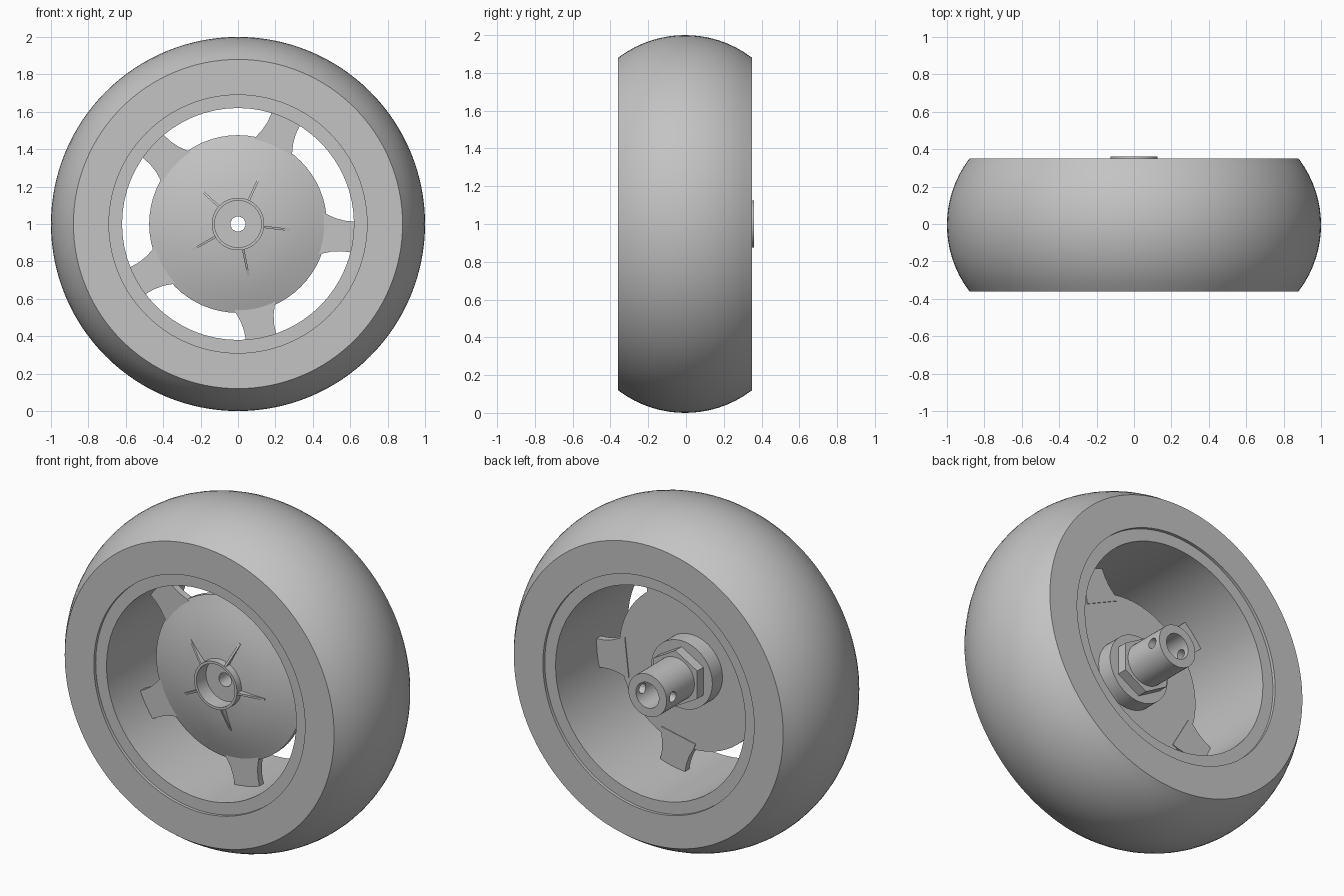
import bpy, bmesh
from math import cos, sin, pi, radians, sqrt
from mathutils import Matrix, Vector

cube = bpy.data.objects.get("Cube")
if cube:
    bpy.data.objects.remove(cube, do_unlink=True)

grey = bpy.data.materials.new("plain grey")
grey.use_nodes = True
COLOUR = (0.55, 0.55, 0.55, 1)
grey.diffuse_color = COLOUR
grey.node_tree.nodes["Principled BSDF"].inputs["Base Color"].default_value = COLOUR
AXLE = Vector((0, 0, 1))


def finish(name, bm, angle=25):
    """Turn a bmesh into a named grey object on the axle."""
    bmesh.ops.recalc_face_normals(bm, faces=bm.faces)
    mesh = bpy.data.meshes.new(name)
    bm.to_mesh(mesh)
    bm.free()
    mesh.materials.append(grey)
    obj = bpy.data.objects.new(name, mesh)
    obj.location = AXLE
    bpy.context.collection.objects.link(obj)
    bpy.ops.object.select_all(action='DESELECT')
    obj.select_set(True)
    bpy.context.view_layer.objects.active = obj
    bpy.ops.object.shade_smooth_by_angle(angle=radians(angle))
    return obj


def revolve(name, profile, segments=64):
    """Spin a closed (radius, y) profile about the axle."""
    bm = bmesh.new()
    rings = []
    for i in range(segments):
        a = pi / 2 + 2 * pi * i / segments
        rings.append([bm.verts.new((r * cos(a), y, r * sin(a))) for r, y in profile])
    n = len(profile)
    for i in range(segments):
        p, q = rings[i], rings[(i + 1) % segments]
        for j in range(n):
            k = (j + 1) % n
            bm.faces.new((p[j], p[k], q[k], q[j]))
    return finish(name, bm)


def prism(name, outline, depth, turn):
    """Extrude an outline by a depth vector, then turn it about the axle."""
    bm = bmesh.new()
    face = bm.faces.new([bm.verts.new(p) for p in outline])
    new = bmesh.ops.extrude_face_region(bm, geom=[face])["geom"]
    moved = [v for v in new if isinstance(v, bmesh.types.BMVert)]
    bmesh.ops.translate(bm, verts=moved, vec=depth)
    bmesh.ops.rotate(bm, verts=bm.verts, cent=(0, 0, 0),
                     matrix=Matrix.Rotation(-turn, 3, 'Y'))
    return finish(name, bm)


# Tyre with a round crown and flat side walls
FRONT, BACK = -0.36, 0.35
MID, HALF, CROWN = (FRONT + BACK) / 2, (BACK - FRONT) / 2, 0.585
tread = []
for i in range(17):
    y = -HALF + 2 * HALF * i / 16
    tread.append((1 - CROWN + sqrt(CROWN ** 2 - y ** 2), MID + y))
revolve("tyre", tread + [(0.69, BACK), (0.69, FRONT)], 128)

# Rim barrel, set slightly in from the side walls
revolve("rim", [(0.62, FRONT + 0.018), (0.695, FRONT + 0.018),
                (0.695, BACK - 0.018), (0.62, BACK - 0.018)])

# Domed hub disc with a cup at its centre
revolve("hub_disc", [(0.04, -0.12), (0.125, -0.12), (0.125, -0.21), (0.14, -0.21),
                     (0.14, -0.168), (0.21, -0.16), (0.28, -0.147), (0.35, -0.128),
                     (0.42, -0.105), (0.475, -0.085), (0.475, -0.055), (0.04, -0.055)])

# Collar and hexagonal nut behind the disc
revolve("collar", [(0.12, -0.06), (0.2, -0.06), (0.2, 0.04), (0.12, 0.04)])
revolve("hex_nut", [(0.12, 0.03), (0.165, 0.03), (0.165, 0.1), (0.12, 0.1)], 6)

# Hollow shaft with a cross-drilled pin hole
shaft = revolve("shaft", [(0.04, -0.06), (0.125, -0.06), (0.125, 0.36),
                          (0.075, 0.36), (0.075, 0), (0.04, 0)], 48)
bpy.ops.mesh.primitive_cylinder_add(vertices=24, radius=0.03, depth=0.5,
                                    location=AXLE + Vector((0, 0.3, 0)),
                                    rotation=(0, pi / 2, 0))
drill = bpy.context.object
drill.name = "pin_hole_cutter"
drill.hide_render = True
cut = shaft.modifiers.new("pin_hole", 'BOOLEAN')
cut.operation, cut.object, cut.solver = 'DIFFERENCE', drill, 'EXACT'
bpy.context.view_layer.objects.active = shaft
bpy.ops.object.modifier_apply(modifier=cut.name)
bpy.data.objects.remove(drill, do_unlink=True)

# Five flared spokes and five tapering stiffening ribs
flare = [(15, 0.44), (13, 0.475), (10, 0.52), (8.3, 0.57), (7.5, 0.635)]
edge = flare + [(-a, r) for a, r in reversed(flare)]
spoke = [(r * cos(radians(a)), -0.09, r * sin(radians(a))) for a, r in edge]
rib = [(0.132, -0.005, 0), (0.132, -0.205, 0), (0.28, -0.15, 0), (0.28, -0.1, 0)]
rib = [(x, min(y, -0.1), -0.006) for x, y, z in rib]
for i in range(5):
    turn = radians(72 * i - 6.5)
    prism(f"spoke_{i + 1}", spoke, (0, 0.04, 0), turn)
    prism(f"rib_{i + 1}", rib, (0, 0, 0.012), turn)
